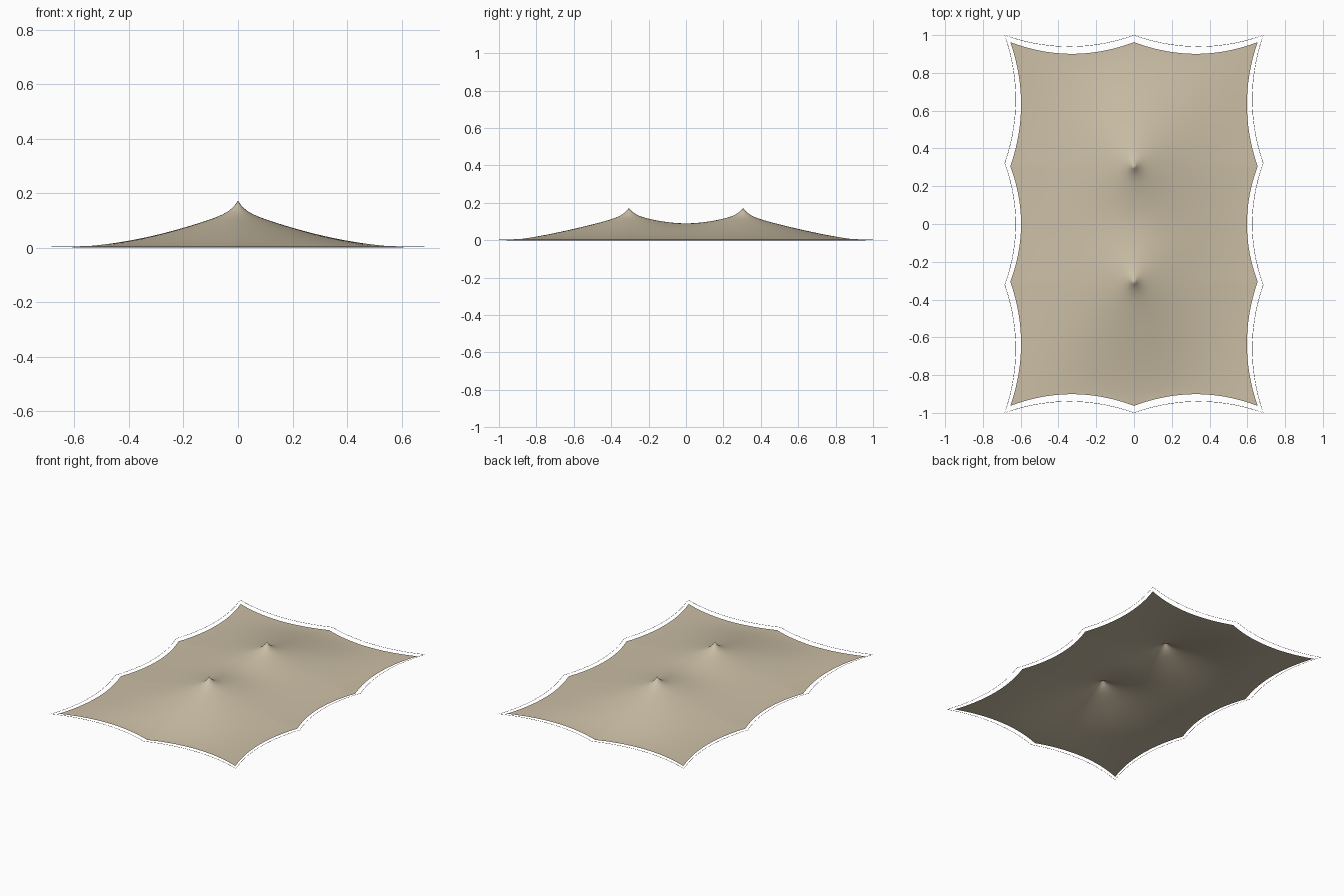
import bpy, bmesh
from math import sqrt, exp

if "Cube" in bpy.data.objects:
    bpy.data.objects.remove(bpy.data.objects["Cube"])

N = 56  # grid cells per bay


def material(name, rgb):
    m = bpy.data.materials.new(name)
    m.diffuse_color = (*rgb, 1)
    m.use_nodes = True
    m.node_tree.nodes["Principled BSDF"].inputs["Base Color"].default_value = m.diffuse_color
    return m


def sag(f):
    return 4 * f * (1 - f)


def outline_bays(stops):
    """Evenly divided positions between anchor stops, with the sag of each bay."""
    out = []
    for a, b in zip(stops, stops[1:]):
        out += [(a + (b - a) * i / N, sag(i / N)) for i in range(N)]
    return out + [(stops[-1], 0)]


# Tent height: two pointed poles, easing flat towards the edge
PEAK_Y = 0.305


def height(x, y, s, t):
    edge = (max(0, 1 - s * s) * max(0, 1 - t ** 4)) ** 1.5
    r = [sqrt(x * x + 0.64 * (y - p) ** 2) for p in (-PEAK_Y, PEAK_Y)]
    slope = sum(exp(-4 * d / 0.4) for d in r) ** 0.25
    tip = sum(exp(-d / 0.025) for d in r)
    return 0.14 * edge * slope + 0.035 * edge * tip


# Stretched fabric with scalloped edges
HX, HY = 0.655, 0.963
cols = outline_bays([-HX, 0, HX])
rows = outline_bays([-HY, -PEAK_Y, PEAK_Y, HY])
bm = bmesh.new()
grid = []
for y0, sx in rows:
    line = []
    for x0, sy in cols:
        s, t = x0 / HX, y0 / HY
        x = x0 - 0.057 * sx * s * abs(s) ** 2
        y = y0 - 0.062 * sy * t * abs(t) ** 2
        line.append(bm.verts.new((x, y, height(x, y, s, t))))
    grid.append(line)
for a, b in zip(grid, grid[1:]):
    for i in range(len(a) - 1):
        bm.faces.new((a[i], a[i + 1], b[i + 1], b[i]))
me = bpy.data.meshes.new("tent_fabric")
bm.to_mesh(me)
bm.free()
me.shade_smooth()
fabric = bpy.data.objects.new("tent_fabric", me)
bpy.context.collection.objects.link(fabric)
me.materials.append(material("sand_fabric", (0.60, 0.52, 0.38)))

# Thin edge cable following the scallops just outside the fabric
CX, CY = 0.684, 0.999
side = [(CX - 0.058 * d, y) for y, d in outline_bays([-CY, -0.322, 0.322, CY])[:-1]]
end = [(-x, CY - 0.06 * d) for x, d in outline_bays([-CX, 0, CX])[:-1]]
half = side + end
loop = (half + [(-x, -y) for x, y in half])[::4]
cu = bpy.data.curves.new("edge_cable", "CURVE")
cu.dimensions = "3D"
cu.bevel_depth = 0.001
cu.bevel_resolution = 0
sp = cu.splines.new("POLY")
sp.points.add(len(loop) - 1)
for p, (x, y) in zip(sp.points, loop):
    p.co = (x, y, 0.005, 1)
sp.use_cyclic_u = True
cable = bpy.data.objects.new("edge_cable", cu)
bpy.context.collection.objects.link(cable)
cu.materials.append(material("dark_cable", (0.1, 0.1, 0.1)))
